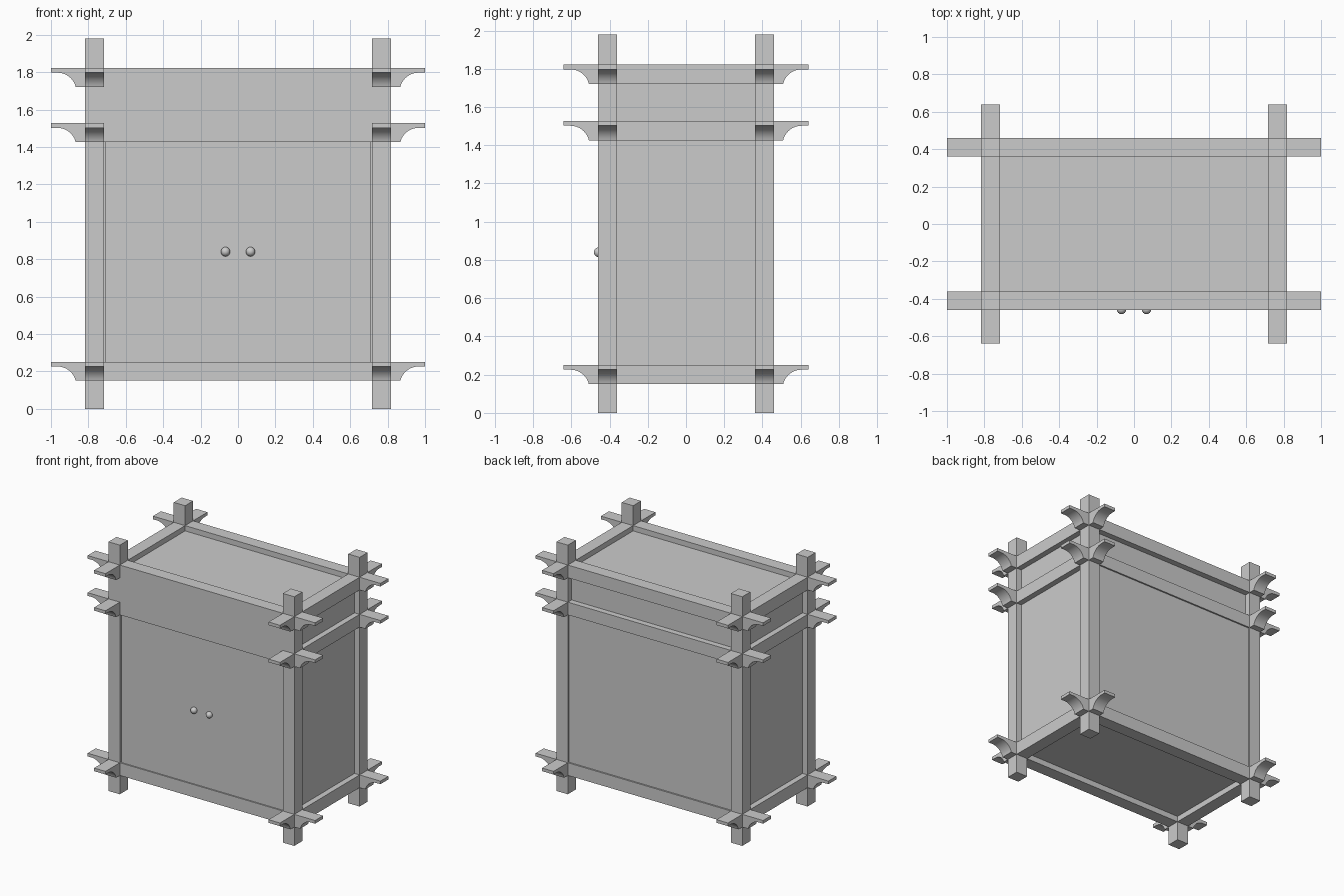
import bpy, bmesh
from math import sin, cos, radians

if "Cube" in bpy.data.objects:
    bpy.data.objects.remove(bpy.data.objects["Cube"])

PX, PY, H = 0.767, 0.41, 0.05      # post centres and half width
LEVELS = (0.15, 1.426, 1.721)      # underside of each beam ring
BEAM_H = 0.101

frame_mat = bpy.data.materials.new("frame_paint")
frame_mat.diffuse_color = (0.94, 0.935, 0.96, 1)
frame_mat.use_nodes = True
frame_mat.node_tree.nodes["Principled BSDF"].inputs["Base Color"].default_value = frame_mat.diffuse_color


def finish(name, bm, mat=None, smooth=False):
    bmesh.ops.recalc_face_normals(bm, faces=bm.faces)
    me = bpy.data.meshes.new(name)
    bm.to_mesh(me)
    bm.free()
    if smooth:
        me.shade_smooth()
        me.set_sharp_from_angle(angle=radians(30))
    if mat:
        me.materials.append(mat)
    ob = bpy.data.objects.new(name, me)
    bpy.context.collection.objects.link(ob)
    return ob


def box(name, lo, hi, mat=None):
    bm = bmesh.new()
    bmesh.ops.create_cube(bm, size=1)
    for v in bm.verts:
        v.co = [(a + b) / 2 + c * (b - a) for a, b, c in zip(lo, hi, v.co)]
    return finish(name, bm, mat)


def beam(name, axis, end, offset, z):
    """Beam with thin tips and a concave arc under each end."""
    r, top = 0.1, z + BEAM_H
    cx, cz = end - 0.035, top - 0.025 - r
    arc = [(cx - r * sin(radians(a)), cz + r * cos(radians(a)))
           for a in [75.5 * i / 12 for i in range(13)]]
    arc[-1] = (arc[-1][0], z)
    half = [(end, top), (end, top - 0.025)] + arc
    profile = half + [(-u, w) for u, w in reversed(half)]
    bm = bmesh.new()
    place = (lambda u, v, w: (u, v, w)) if axis == "x" else (lambda u, v, w: (v, u, w))
    face = bm.faces.new([bm.verts.new(place(u, offset - H, w)) for u, w in profile])
    ext = bmesh.ops.extrude_face_region(bm, geom=[face])
    bmesh.ops.translate(bm, vec=place(0, 2 * H, 0),
                        verts=[e for e in ext["geom"] if isinstance(e, bmesh.types.BMVert)])
    return finish(name, bm, frame_mat, smooth=True)


# Corner posts
for sx, side in ((-1, "left"), (1, "right")):
    for sy, end in ((-1, "front"), (1, "back")):
        x, y = sx * PX, sy * PY
        box(f"{end}_{side}_post", (x - H, y - H, 0), (x + H, y + H, 1.98), frame_mat)

# Three rings of crossing beams
for z, level in zip(LEVELS, ("bottom", "middle", "top")):
    for s, long_side, short_side in ((-1, "front", "left"), (1, "back", "right")):
        beam(f"{level}_{long_side}_beam", "x", 1.0, s * PY, z)
        beam(f"{level}_{short_side}_beam", "y", 0.64, s * PX, z)

IX, IY = PX - H, PY - H            # inner faces of the posts
lower = (LEVELS[0] + BEAM_H, LEVELS[1])
upper = (LEVELS[1] + BEAM_H, LEVELS[2])

# Side panels, recessed
for s, side in ((-1, "left"), (1, "right")):
    for (z0, z1), part in ((lower, "lower"), (upper, "upper")):
        xs = sorted((s * (PX + 0.005), s * (PX - 0.02)))
        box(f"{part}_{side}_panel", (xs[0], -IY, z0), (xs[1], IY, z1))

# Back panels: lower nearly flush, upper recessed
box("lower_back_panel", (-IX, PY, lower[0]), (IX, PY + H - 0.012, lower[1]))
box("upper_back_panel", (-IX, PY - 0.02, upper[0]), (IX, PY + 0.003, upper[1]))

# Flush front panel above the doors
box("upper_front_panel", (-IX, -PY - H, upper[0]), (IX, -PY, upper[1]))

# Top and floor boards, set inside the beam rings
box("top_board", (-IX, -IY, 1.755), (IX, IY, 1.78))
box("floor_board", (-IX, -IY, 0.195), (IX, IY, 0.22))

# Pair of doors with round knobs
for s, side in ((-1, "left"), (1, "right")):
    xs = sorted((0, s * (IX - 0.007)))
    box(f"{side}_door", (xs[0], -PY - H + 0.01, lower[0]), (xs[1], -PY, lower[1]))
    bm = bmesh.new()
    bmesh.ops.create_uvsphere(bm, u_segments=24, v_segments=12, radius=0.025)
    knob = finish(f"{side}_knob", bm, smooth=True)
    knob.location = (s * 0.067, -PY - H + 0.003, 0.84)
